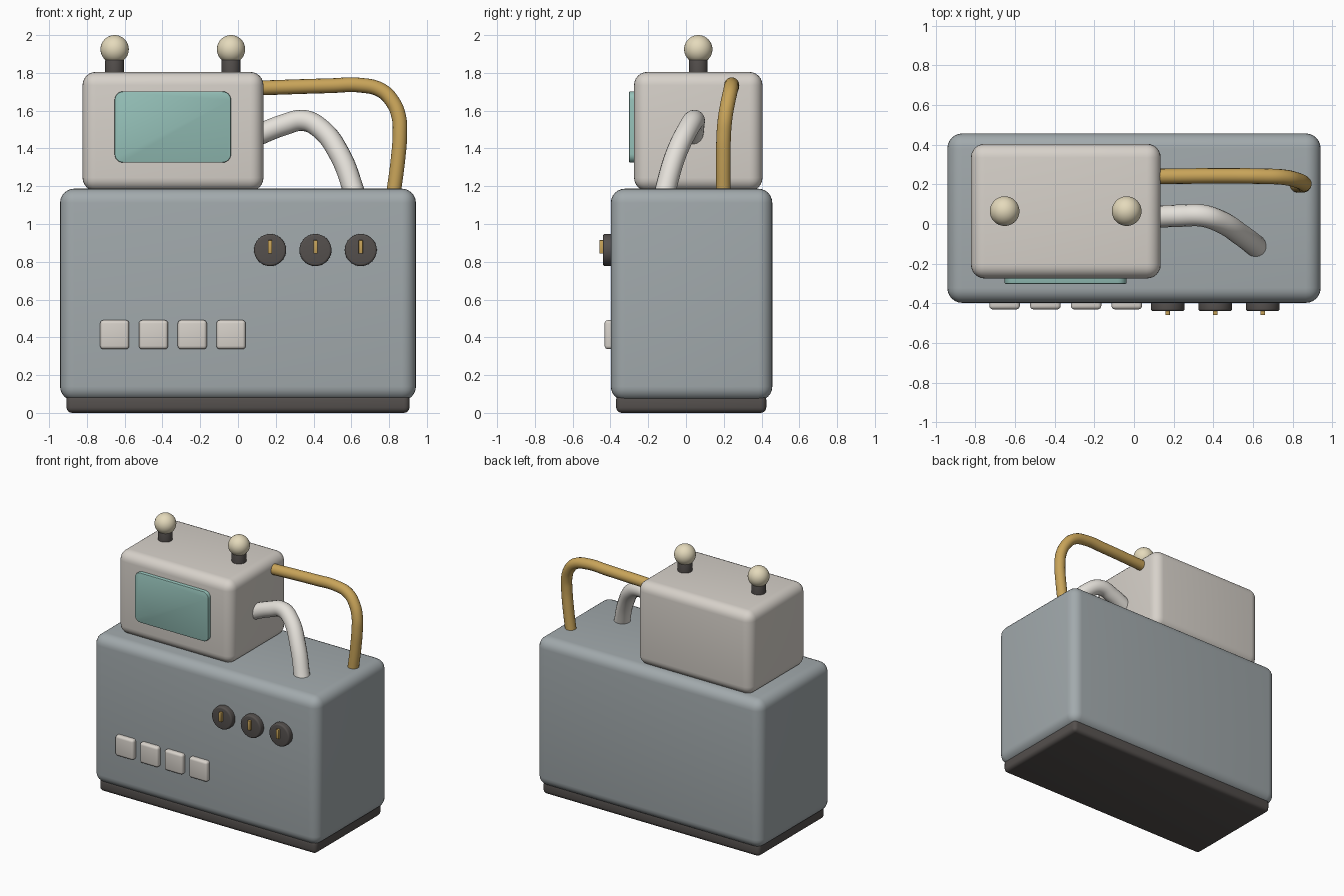
import bpy, bmesh
from mathutils import Matrix, Vector

if "Cube" in bpy.data.objects:
    bpy.data.objects.remove(bpy.data.objects["Cube"])


def material(name, rgb):
    m = bpy.data.materials.new(name)
    m.diffuse_color = (*rgb, 1)
    m.use_nodes = True
    m.node_tree.nodes["Principled BSDF"].inputs["Base Color"].default_value = m.diffuse_color
    return m


BODY = material("blue_grey", (0.36, 0.40, 0.415))
CREAM = material("warm_white", (0.68, 0.64, 0.59))
HOSE = material("pale_hose", (0.78, 0.75, 0.70))
DARK = material("dark", (0.09, 0.08, 0.075))
GOLD = material("brass", (0.58, 0.37, 0.10))
TEAL = material("screen_teal", (0.30, 0.53, 0.48))
BULB = material("bulb_ivory", (0.78, 0.70, 0.50))


def finish(name, bm, mat):
    me = bpy.data.meshes.new(name)
    bm.to_mesh(me)
    bm.free()
    ob = bpy.data.objects.new(name, me)
    me.materials.append(mat)
    bpy.context.collection.objects.link(ob)
    bpy.ops.object.select_all(action='DESELECT')
    ob.select_set(True)
    bpy.context.view_layer.objects.active = ob
    bpy.ops.object.shade_smooth_by_angle(angle=0.6)
    return ob


def bevel(bm, edges, width, segments):
    bmesh.ops.bevel(bm, geom=edges, offset=width, segments=segments,
                    profile=0.5, affect='EDGES')


def box(name, lo, hi, mat, width, segments=6, corner=0):
    lo, hi = Vector(lo), Vector(hi)
    bm = bmesh.new()
    bmesh.ops.create_cube(bm, size=1)
    bmesh.ops.scale(bm, vec=hi - lo, verts=bm.verts)
    bmesh.ops.translate(bm, vec=(lo + hi) / 2, verts=bm.verts)
    if corner:  # round the front outline first
        along_y = [e for e in bm.edges
                   if abs(e.verts[0].co.y - e.verts[1].co.y) > 1e-4]
        bevel(bm, along_y, corner, 6)
        rim = [e for e in bm.edges
               if all(abs(v.co.y - lo.y) < 1e-5 for v in e.verts)]
        bevel(bm, rim, width, 2)
    else:
        bevel(bm, bm.edges[:], width, segments)
    return finish(name, bm, mat)


def cylinder(name, center, radius, depth, mat, axis='Z', width=0.0):
    bm = bmesh.new()
    bmesh.ops.create_cone(bm, cap_ends=True, segments=40, radius1=radius,
                          radius2=radius, depth=depth)
    if width:
        rims = [e for e in bm.edges
                if abs(e.verts[0].co.z - e.verts[1].co.z) < 1e-5]
        bevel(bm, rims, width, 4)
    if axis == 'Y':
        bm.transform(Matrix.Rotation(1.5707963, 4, 'X'))
    bm.transform(Matrix.Translation(center))
    return finish(name, bm, mat)


def hose(name, points, radius, mat):
    cu = bpy.data.curves.new(name, 'CURVE')
    cu.dimensions = '3D'
    cu.bevel_depth = radius
    cu.bevel_resolution = 6
    cu.resolution_u = 8
    cu.use_fill_caps = True
    sp = cu.splines.new('BEZIER')
    sp.bezier_points.add(len(points) - 1)
    for bp, co in zip(sp.bezier_points, points):
        bp.co = co
        bp.handle_left_type = bp.handle_right_type = 'AUTO'
    cu.materials.append(mat)
    ob = bpy.data.objects.new(name, cu)
    bpy.context.collection.objects.link(ob)


# Housing, plinth and monitor head
box("plinth", (-0.908, -0.37, 0), (0.908, 0.425, 0.10), DARK, 0.03, 4)
box("housing", (-0.942, -0.398, 0.065), (0.942, 0.457, 1.187), BODY, 0.075)
box("monitor", (-0.823, -0.275, 1.175), (0.135, 0.405, 1.805), CREAM, 0.07)
box("screen", (-0.653, -0.302, 1.325), (-0.037, -0.25, 1.702), TEAL, 0.006,
    corner=0.045)

# Lamps on top of the monitor
for i, x in enumerate((-0.653, -0.037)):
    cylinder(f"lamp_stem_{i}", (x, 0.065, 1.825), 0.05, 0.09, DARK, width=0.006)
    bm = bmesh.new()
    bmesh.ops.create_uvsphere(bm, u_segments=32, v_segments=20, radius=0.075)
    bm.transform(Matrix.Translation((x, 0.065, 1.925)))
    finish(f"lamp_bulb_{i}", bm, BULB)

# Dials with brass pointers
for i in range(3):
    x = 0.17 + 0.24 * i
    cylinder(f"dial_{i}", (x, -0.41, 0.862), 0.085, 0.06, DARK, 'Y', 0.012)
    box(f"dial_pointer_{i}", (x - 0.011, -0.459, 0.843),
        (x + 0.011, -0.43, 0.914), GOLD, 0.002, 2)

# Push buttons
for i in range(4):
    x = -0.653 + 0.2055 * i
    box(f"button_{i}", (x - 0.077, -0.431, 0.337), (x + 0.077, -0.37, 0.491),
        CREAM, 0.018, 4)

# Hoses from monitor to housing
hose("brass_hose", [(0.08, 0.24, 1.719), (0.487, 0.243, 1.732),
                    (0.646, 0.241, 1.735), (0.757, 0.236, 1.708),
                    (0.82, 0.222, 1.645), (0.852, 0.208, 1.565),
                    (0.857, 0.2, 1.475), (0.847, 0.198, 1.343),
                    (0.82, 0.198, 1.14)], 0.039, GOLD)
hose("pale_hose", [(0.08, 0.035, 1.46), (0.24, 0.042, 1.524),
                   (0.345, 0.042, 1.548), (0.43, 0.015, 1.51),
                   (0.54, -0.055, 1.365), (0.625, -0.12, 1.14)], 0.056, HOSE)
